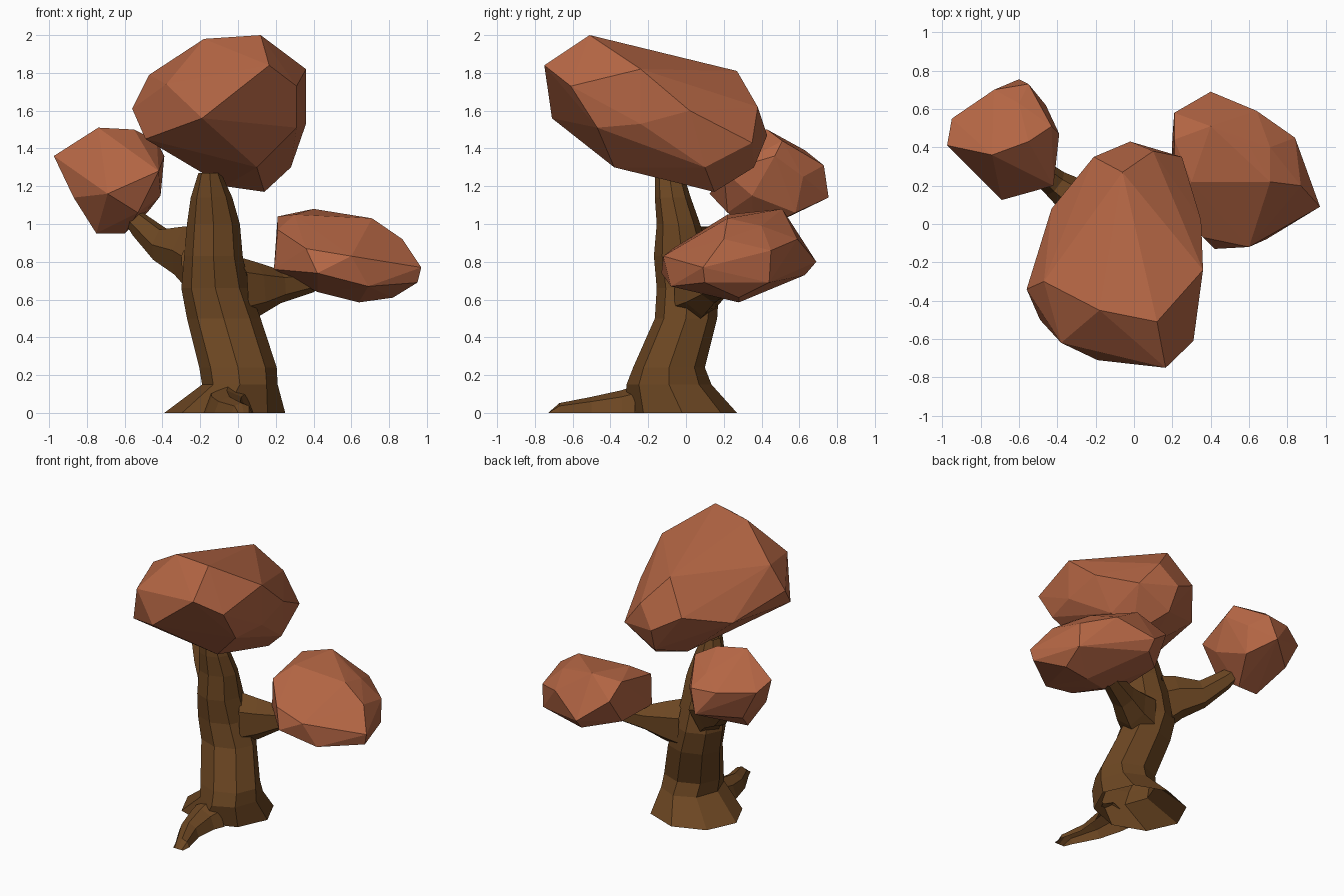
import bpy, bmesh, math
from mathutils import Vector


def material(name, rgb):
    m = bpy.data.materials.new(name)
    m.diffuse_color = (*rgb, 1)
    return m


BARK = material("brown bark", (0.15, 0.062, 0.016))
LEAF = material("rust foliage", (0.45, 0.13, 0.057))


def finish(name, bm, mat):
    bmesh.ops.recalc_face_normals(bm, faces=bm.faces)
    # the underside on the ground is open
    ground = [f for f in bm.faces if all(v.co.z < 1e-4 for v in f.verts)]
    bmesh.ops.delete(bm, geom=ground, context='FACES')
    me = bpy.data.meshes.new(name)
    bm.to_mesh(me)
    bm.free()
    me.materials.append(mat)
    ob = bpy.data.objects.new(name, me)
    bpy.context.collection.objects.link(ob)
    return ob


def hull(name, points):
    """Faceted foliage clump: the convex hull of a few corner points."""
    bm = bmesh.new()
    for p in points:
        bm.verts.new(p)
    bmesh.ops.convex_hull(bm, input=bm.verts)
    bmesh.ops.delete(bm, geom=[v for v in bm.verts if not v.link_faces], context='VERTS')
    finish(name, bm, LEAF)


def limb(name, rings, u, v, sides=7, turn=0.0):
    """Faceted open tube; each ring is (x, y, z, radius along u, radius along v)."""
    u, v = Vector(u).normalized(), Vector(v).normalized()
    bm = bmesh.new()
    loops = []
    for x, y, z, ru, rv in rings:
        loop = []
        for i in range(sides):
            a = turn + 2 * math.pi * i / sides
            p = Vector((x, y, z)) + u * ru * math.cos(a) + v * rv * math.sin(a)
            p.z = max(p.z, 0)
            loop.append(bm.verts.new(p))
        loops.append(loop)
    for a, b in zip(loops, loops[1:]):
        for i in range(sides):
            j = (i + 1) % sides
            bm.faces.new((a[i], a[j], b[j], b[i]))
    finish(name, bm, BARK)


# Leaning trunk with flared foot
limb("trunk", [
    (-0.07, -0.02, 0.00, 0.32, 0.29), (0.01, -0.09, 0.15, 0.20, 0.225),
    (0.00, -0.09, 0.24, 0.205, 0.19),
    (-0.075, 0.0, 0.50, 0.195, 0.165), (-0.12, 0.01, 0.66, 0.18, 0.165),
    (-0.13, -0.02, 0.83, 0.155, 0.15), (-0.13, -0.04, 1.00, 0.14, 0.115),
    (-0.14, -0.07, 1.14, 0.11, 0.095), (-0.15, -0.09, 1.27, 0.06, 0.075),
], (1, 0, 0), (0, 1, 0), sides=8, turn=math.pi)

# Front root
limb("front_root", [
    (-0.05, -0.27, 0.0, 0.13, 0.145), (-0.06, -0.34, 0.0, 0.11, 0.12),
    (-0.045, -0.50, 0.0, 0.08, 0.085), (0.02, -0.67, 0.0, 0.055, 0.052),
    (0.03, -0.73, 0.0, 0.04, 0.0),
], (1, 0, 0), (0, 0, 1), sides=8)

# Branches
limb("left_branch", [
    (-0.22, 0.07, 0.83, 0.13, 0.18), (-0.28, 0.12, 0.86, 0.11, 0.15),
    (-0.41, 0.21, 0.89, 0.075, 0.095), (-0.53, 0.31, 1.00, 0.055, 0.07),
    (-0.58, 0.36, 1.06, 0.045, 0.055),
], (0.6, 0.8, 0), (0.2, -0.12, 1), sides=6)
limb("right_branch", [
    (0.00, 0.05, 0.65, 0.14, 0.18), (0.10, 0.09, 0.655, 0.115, 0.145),
    (0.22, 0.15, 0.67, 0.085, 0.09), (0.40, 0.23, 0.70, 0.06, 0.06),
], (-0.42, 0.9, 0), (-0.05, 0, 1), sides=6, turn=0.5)

# Foliage clumps
hull("top_foliage", [
    (0.12, -0.51, 2.0), (-0.18, -0.45, 1.98), (0.165, -0.75, 1.84), (0.36, -0.24, 1.82),
    (0.31, -0.61, 1.73), (-0.38, -0.62, 1.74), (-0.19, -0.71, 1.56), (-0.56, -0.34, 1.61),
    (-0.47, -0.30, 1.79), (-0.49, -0.50, 1.45), (0.36, -0.24, 1.53), (0.31, -0.47, 1.51),
    (0.14, 0.15, 1.17), (-0.07, 0.08, 1.20), (0.10, -0.38, 1.30), (0.28, 0.10, 1.30),
    (0.25, 0.35, 1.43), (-0.02, 0.43, 1.47), (-0.21, 0.35, 1.58), (-0.06, 0.27, 1.81),
    (0.10, 0.38, 1.62), (-0.43, 0.08, 1.50), (0.0, 0.36, 1.30), (0.35, 0.02, 1.60),
])
hull("left_foliage", [
    (-0.975, 0.41, 1.36), (-0.95, 0.55, 1.31), (-0.74, 0.36, 1.51), (-0.55, 0.43, 1.50),
    (-0.43, 0.51, 1.44), (-0.39, 0.47, 1.36), (-0.69, 0.125, 1.16), (-0.42, 0.20, 1.28),
    (-0.41, 0.35, 1.15), (-0.60, 0.36, 0.95), (-0.75, 0.36, 0.95), (-0.87, 0.32, 1.14),
    (-0.60, 0.755, 1.14), (-0.55, 0.73, 1.31), (-0.73, 0.70, 1.31), (-0.60, 0.63, 1.39),
    (-0.48, 0.58, 1.06), (-0.46, 0.62, 1.25), (-0.53, 0.22, 1.06), (-0.84, 0.55, 1.10),
])
hull("right_foliage", [
    (0.40, 0.51, 1.08), (0.21, 0.44, 1.04), (0.30, 0.22, 1.05), (0.60, 0.41, 1.03),
    (0.71, 0.40, 0.99), (0.71, 0.22, 1.03), (0.87, 0.20, 0.92), (0.97, 0.09, 0.77),
    (0.95, 0.10, 0.69),
    (0.82, 0.28, 0.61), (0.64, 0.28, 0.585), (0.84, 0.45, 0.86), (0.84, 0.44, 0.69),
    (0.64, 0.59, 0.92), (0.40, 0.69, 0.80), (0.40, 0.63, 0.73), (0.21, 0.58, 0.95),
    (0.60, -0.12, 0.83), (0.42, -0.13, 0.74), (0.69, -0.08, 0.67), (0.36, -0.07, 0.87),
    (0.21, 0.10, 0.97), (0.19, 0.12, 0.76), (0.42, 0.18, 0.64), (0.20, 0.45, 0.76),
])
